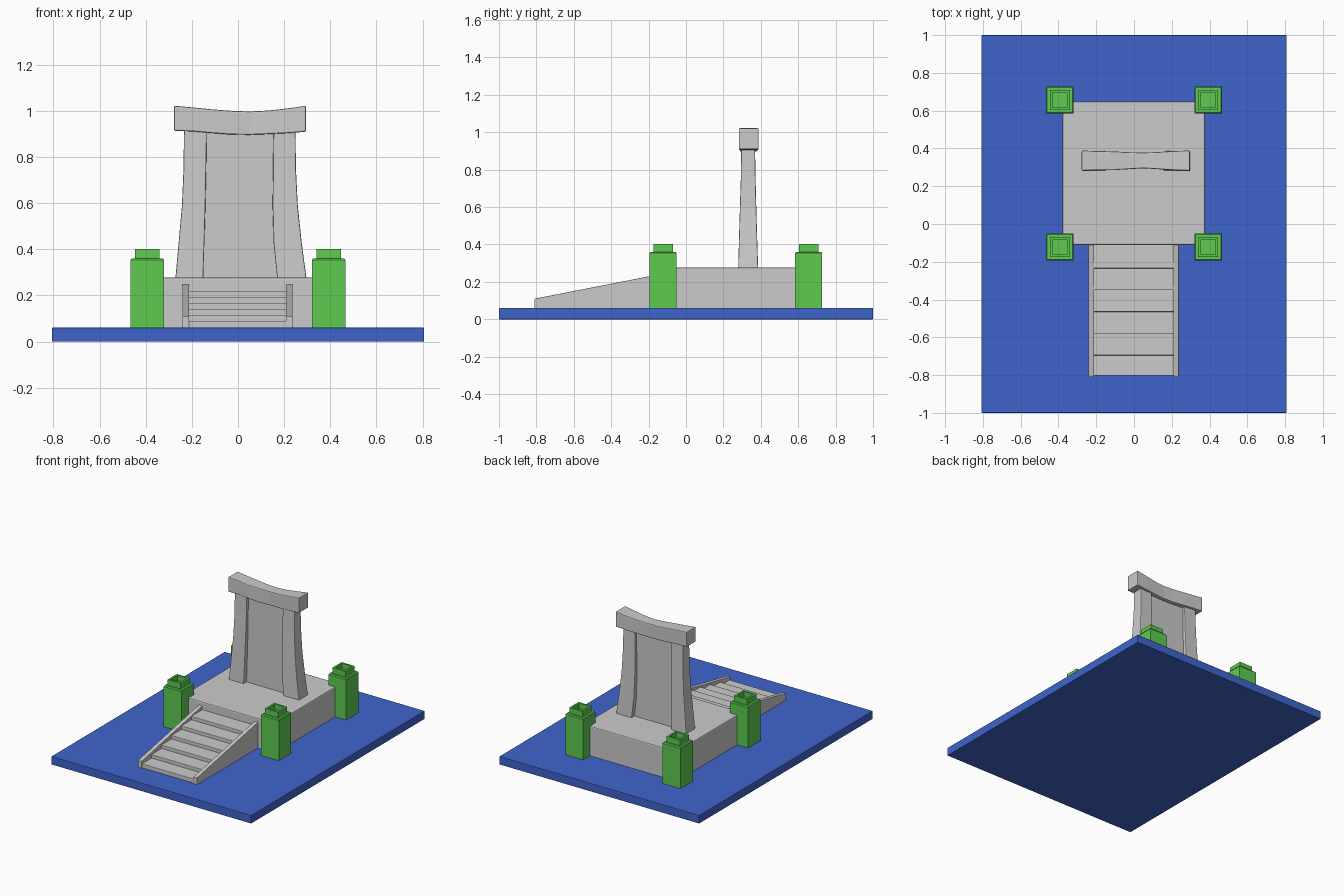
import bpy, bmesh


def material(name, color):
    m = bpy.data.materials.new(name)
    m.diffuse_color = color
    return m


BLUE = material("blue", (0.05, 0.13, 0.6, 1))
GREEN = material("green", (0.11, 0.6, 0.08, 1))


def loft(name, rings, mat=None, bevel=0):
    """Skin a list of four-cornered rings and cap both ends."""
    bm = bmesh.new()
    vs = [[bm.verts.new(p) for p in r] for r in rings]
    for a, b in zip(vs, vs[1:]):
        for i in range(len(a)):
            j = (i + 1) % len(a)
            bm.faces.new((a[i], a[j], b[j], b[i]))
    bm.faces.new(vs[0][::-1])
    bm.faces.new(vs[-1])
    bmesh.ops.recalc_face_normals(bm, faces=bm.faces)
    me = bpy.data.meshes.new(name)
    bm.to_mesh(me)
    bm.free()
    ob = bpy.data.objects.new(name, me)
    bpy.context.collection.objects.link(ob)
    if mat:
        me.materials.append(mat)
    if bevel:
        b = ob.modifiers.new("soft_edges", "BEVEL")
        b.width, b.segments, b.limit_method = bevel, 2, "ANGLE"
    return ob


def flat_ring(x0, x1, y0, y1, z):
    return [(x0, y0, z), (x1, y0, z), (x1, y1, z), (x0, y1, z)]


def box(name, x0, x1, y0, y1, z0, z1, mat=None, bevel=0):
    return loft(name, [flat_ring(x0, x1, y0, y1, z) for z in (z0, z1)], mat, bevel)


# ground slab and raised platform
box("ground_slab", -0.807, 0.807, -1, 1, 0, 0.06, BLUE, 0.003)
box("platform", -0.378, 0.375, -0.11, 0.648, 0.05, 0.277, None, 0.008)

# corner posts: stepped shoulder, collar and hollow top
POST = [(0.072, 0.05), (0.072, 0.354), (0.067, 0.361), (0.053, 0.361),
        (0.053, 0.402), (0.039, 0.402), (0.039, 0.365)]
for x in (-0.393, 0.393):
    for y in (-0.122, 0.656):
        loft("corner_post", [flat_ring(x - h, x + h, y - h, y + h, z) for h, z in POST], GREEN)

# stair treads
EDGES = [-0.803, -0.695, -0.58, -0.465, -0.35, -0.235]
for i, y in enumerate(EDGES):
    back = EDGES[i + 1] + 0.01 if i < 5 else -0.10
    box("stair_tread", -0.215, 0.212, y, back, 0.05, 0.09 + 0.026 * i, None, 0.004)

# sloping stair rails
for x0, x1 in ((-0.241, -0.212), (0.208, 0.237)):
    side = [(-0.81, 0.05), (-0.10, 0.05), (-0.10, 0.249), (-0.81, 0.11)]
    loft("stair_rail", [[(x, y, z) for y, z in side] for x in (x0, x1)], None, 0.003)

# flared gate pillars: outer x, inner x, front y, back y, z
LEFT = [(-0.272, -0.151, 0.279, 0.386, 0.265), (-0.258, -0.146, 0.283, 0.381, 0.42),
        (-0.243, -0.141, 0.288, 0.376, 0.59), (-0.236, -0.138, 0.293, 0.372, 0.75),
        (-0.234, -0.135, 0.295, 0.369, 0.93)]
RIGHT = [(0.298, 0.171, 0.279, 0.386, 0.265), (0.277, 0.155, 0.283, 0.381, 0.42),
         (0.259, 0.150, 0.288, 0.376, 0.59), (0.251, 0.152, 0.293, 0.372, 0.75),
         (0.249, 0.154, 0.295, 0.369, 0.93)]
for name, rows in (("left_pillar", LEFT), ("right_pillar", RIGHT)):
    loft(name, [flat_ring(*r) for r in rows], None, 0.005)

# recessed panel between the pillars
box("gate_panel", -0.16, 0.175, 0.314, 0.351, 0.265, 0.93)

# sagging lintel: x, bottom z, top z, front y, back y
LINTEL = [(-0.277, 0.913, 1.022, 0.282, 0.389), (-0.20, 0.911, 1.015, 0.285, 0.386),
          (-0.11, 0.903, 1.006, 0.285, 0.384), (-0.03, 0.897, 1.000, 0.290, 0.380),
          (0.05, 0.896, 0.997, 0.295, 0.378), (0.13, 0.899, 1.001, 0.290, 0.381),
          (0.21, 0.903, 1.010, 0.285, 0.386), (0.295, 0.909, 1.022, 0.282, 0.389)]
loft("lintel", [[(x, f, b), (x, k, b), (x, k, t), (x, f, t)] for x, b, t, f, k in LINTEL],
     None, 0.006)
